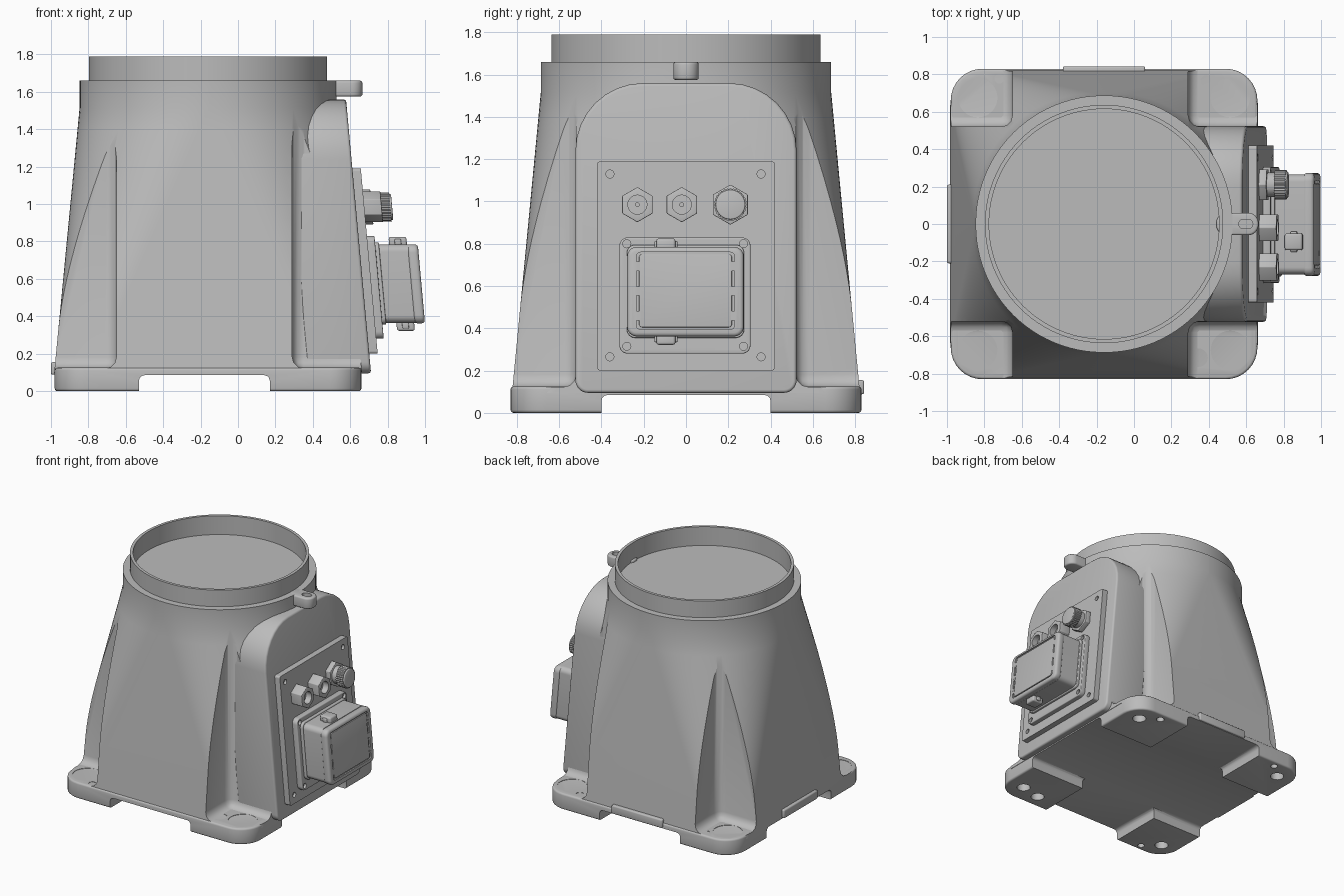
import bpy, bmesh
from math import sin, cos, pi
from mathutils import Matrix

old = bpy.data.objects.get("Cube")
if old:
    bpy.data.objects.remove(old, do_unlink=True)

grey = bpy.data.materials.new("cast_grey")
grey.use_nodes = True
colour = (0.5, 0.5, 0.5, 1)
grey.diffuse_color = colour
grey.node_tree.nodes["Principled BSDF"].inputs["Base Color"].default_value = colour

CX = -0.16          # axis of the round neck
R = 0.687           # neck radius
parts = []

# Side panel frame: local (x, y, z) = (world y, world z, distance out of the sloped panel)
PANEL = Matrix(((0, -0.0912, 1, 0.72), (1, 0, 0, 0), (0, 1, 0, 0), (0, 0, 0, 1)))
WORLD = Matrix.Identity(4)


def apply(ob, mod):
    bpy.context.view_layer.objects.active = ob
    bpy.ops.object.modifier_apply(modifier=mod.name)


def add_mesh(name, bm):
    bmesh.ops.recalc_face_normals(bm, faces=bm.faces[:])
    me = bpy.data.meshes.new(name)
    bm.to_mesh(me)
    bm.free()
    me.materials.append(grey)
    ob = bpy.data.objects.new(name, me)
    bpy.context.collection.objects.link(ob)
    parts.append(ob)
    return ob


def loft(name, rings, frame=WORLD):
    """Skin a stack of equal-length 3D rings and cap both ends."""
    bm = bmesh.new()
    rows = [[bm.verts.new(frame @ Matrix.Translation(p).translation) for p in ring] for ring in rings]
    n = len(rows[0])
    for a, b in zip(rows, rows[1:]):
        for i in range(n):
            j = (i + 1) % n
            bm.faces.new((a[i], a[j], b[j], b[i]))
    bm.faces.new(rows[0][::-1])
    bm.faces.new(rows[-1])
    return add_mesh(name, bm)


def prism(name, outline, z0, z1, frame=WORLD, bevel=0):
    ob = loft(name, [[(x, y, z) for x, y in outline] for z in (z0, z1)], frame)
    if bevel:
        m = ob.modifiers.new("bevel", "BEVEL")
        m.width, m.segments, m.limit_method, m.angle_limit = bevel, 3, "ANGLE", 0.7
        apply(ob, m)
    return ob


def cut(ob, cutter):
    m = ob.modifiers.new("cut", "BOOLEAN")
    m.operation, m.solver, m.object = "DIFFERENCE", "EXACT", cutter
    apply(ob, m)
    parts.remove(cutter)
    bpy.data.objects.remove(cutter, do_unlink=True)


def disc(x, y, r, n=32, turn=0):
    return [(x + r * cos(turn + 2 * pi * i / n), y + r * sin(turn + 2 * pi * i / n)) for i in range(n)]


def rect(x0, x1, y0, y1):
    return [(x0, y0), (x1, y0), (x1, y1), (x0, y1)]


def rrect(x0, x1, y0, y1, r, top=None, n=8):
    """Rounded rectangle, with an optional other radius for the two upper corners."""
    t = r if top is None else top
    corners = ((x1 - t, y1 - t, t), (x0 + t, y1 - t, t), (x0 + r, y0 + r, r), (x1 - r, y0 + r, r))
    return [(cx + q * cos(pi / 2 * (k + i / n)), cy + q * sin(pi / 2 * (k + i / n)))
            for k, (cx, cy, q) in enumerate(corners) for i in range(n + 1)]


# Housing: square foot blending into a round neck
def housing_ring(z):
    t = min((z - 0.095) / 1.42, 1)
    h = 0.823 + (R - 0.823) * t
    r = min(0.2 + (R - 0.2) * t, h - 0.004)
    return [(CX + x, y, z) for x, y in rrect(-h, h, -h, h, r, n=24)]


levels = [0.095 + 1.42 * i / 12 for i in range(13)] + [1.66]
housing = loft("housing", [housing_ring(z) for z in levels])
for side in (-1, 1):
    y0, y1 = sorted((0.52 * side, 1.3 * side))
    for x0, x1 in ((-1.6, -0.65), (0.29, 1.3)):
        cut(housing, prism("pocket", rect(x0, x1, y0, y1), 0.122, 1.64, bevel=0.06))
cut(housing, prism("well", disc(CX, 0, 0.615, 96), 1.643, 2))

# Neck rim
rim = prism("neck_rim", disc(CX, 0, 0.637, 96), 1.62, 1.79)
cut(rim, prism("bore", disc(CX, 0, 0.615, 96), 1.643, 2))

# Base plate on four feet, with its bolt holes
base = prism("base_plate", rrect(-0.98, 0.66, -0.83, 0.83, 0.17), 0, 0.125, bevel=0.014)
cut(base, prism("notch", rect(-0.53, 0.17, -2, 2), -0.3, 0.085, bevel=0.03))
cut(base, prism("notch", rect(-2, 2, -0.4, 0.4), -0.3, 0.0851, bevel=0.03))
for x in (-0.835, 0.515):
    for y in (-0.675, 0.675):
        cut(base, prism("spotface", disc(x, y, 0.105), 0.112, 0.3))
        cut(base, prism("bolt_hole", disc(x, y, 0.05), -0.1, 0.3))
for x, y, r in ((-0.72, 0.777, 0.026), (-0.72, -0.777, 0.026), (0.385, 0.765, 0.03), (0.345, -0.715, 0.05)):
    cut(base, prism("pin_hole", disc(x, y, r, 20), -0.1, 0.3))

# Locating pads on the back and right flanks
prism("back_pad", rect(-0.38, 0.06, 0.78, 0.843), 0.088, 0.155, bevel=0.01)
prism("flank_pad", rect(-1, -0.93, -0.21, 0.21), 0.088, 0.155, bevel=0.01)

# Slotted lug at the neck
lug = prism("neck_lug", rrect(0.44, 0.665, -0.06, 0.06, 0.055), 1.575, 1.66, bevel=0.012)
cut(lug, prism("slot", rrect(0.56, 0.635, -0.025, 0.025, 0.024), 1.6, 1.8))

# Arched side panel
prism("side_panel", rrect(-0.523, 0.523, 0.095, 1.56, 0.06, 0.32), -0.34, 0, PANEL, 0.015)

# Connector plate and socket plate with screw holes
plate = prism("connector_plate", rrect(-0.42, 0.42, 0.2, 1.19, 0.015), -0.01, 0.045, PANEL)
socket = prism("socket_plate", rrect(-0.315, 0.305, 0.28, 0.83, 0.04), 0.04, 0.085, PANEL, 0.006)
for ob, ys, zs, w in ((plate, (-0.36, 0.355), (0.265, 1.13), 0.025),
                      (socket, (-0.28, 0.272), (0.315, 0.8), 0.065)):
    for y in ys:
        for z in zs:
            cut(ob, prism("screw_hole", disc(y, z, 0.019, 16), w, 0.2, PANEL))

# Cable glands
for i, y in enumerate((-0.23, -0.02)):
    gland = prism(f"cable_gland_{i + 1}", disc(y, 0.985, 0.083, 6, pi / 2), 0.04, 0.138, PANEL, 0.004)
    cut(gland, prism("bore", disc(y, 0.985, 0.045), 0.09, 0.3, PANEL))
    prism(f"gland_pin_{i + 1}", disc(y, 0.985, 0.011, 12), 0.08, 0.1, PANEL)

# Round connector with a knurled cap
prism("cap_nut", disc(0.21, 0.985, 0.095, 6, pi / 2), 0.04, 0.085, PANEL, 0.004)
prism("cap_neck", disc(0.21, 0.985, 0.066), 0.08, 0.14, PANEL)
knurl = [(0.21 + (0.078 - 0.004 * (i % 2)) * cos(2 * pi * i / 64),
          0.985 + (0.078 - 0.004 * (i % 2)) * sin(2 * pi * i / 64)) for i in range(64)]
prism("knurled_cap", knurl, 0.125, 0.185, PANEL)
prism("cap_face", disc(0.21, 0.985, 0.07), 0.18, 0.194, PANEL, 0.006)

# Socket box, lid and clips
prism("socket_box", rrect(-0.27, 0.265, 0.365, 0.785, 0.04), 0.08, 0.262, PANEL)
prism("box_flange", rrect(-0.28, 0.275, 0.355, 0.795, 0.04), 0.08, 0.105, PANEL, 0.006)
lid = prism("box_lid", rrect(-0.278, 0.273, 0.362, 0.785, 0.045), 0.255, 0.313, PANEL, 0.018)
cut(lid, prism("recess", rrect(-0.235, 0.23, 0.395, 0.76, 0.02), 0.303, 0.4, PANEL))
prism("lid_panel", rrect(-0.222, 0.217, 0.405, 0.75, 0.015), 0.29, 0.311, PANEL, 0.004)
for side in (-1, 1):
    for k in range(3):
        z = 0.46 + 0.117 * k
        y = -0.0025 + 0.228 * side
        prism("lid_clip", rect(y - 0.012, y + 0.012, z - 0.022, z + 0.022), 0.29, 0.3125, PANEL)
for name, z0, z1 in (("upper_latch", 0.77, 0.825), ("lower_latch", 0.322, 0.38)):
    prism(name, rect(-0.14, -0.05, z0, z1), 0.16, 0.255, PANEL, 0.012)
    prism(name + "_pivot", rect(-0.15, -0.04, z0 + 0.012, z1 - 0.012), 0.19, 0.225, PANEL, 0.006)

# Smooth rounded surfaces, keep edges crisp
bpy.ops.object.select_all(action="DESELECT")
for ob in parts:
    ob.select_set(True)
bpy.context.view_layer.objects.active = parts[0]
bpy.ops.object.shade_smooth_by_angle(angle=0.6)
